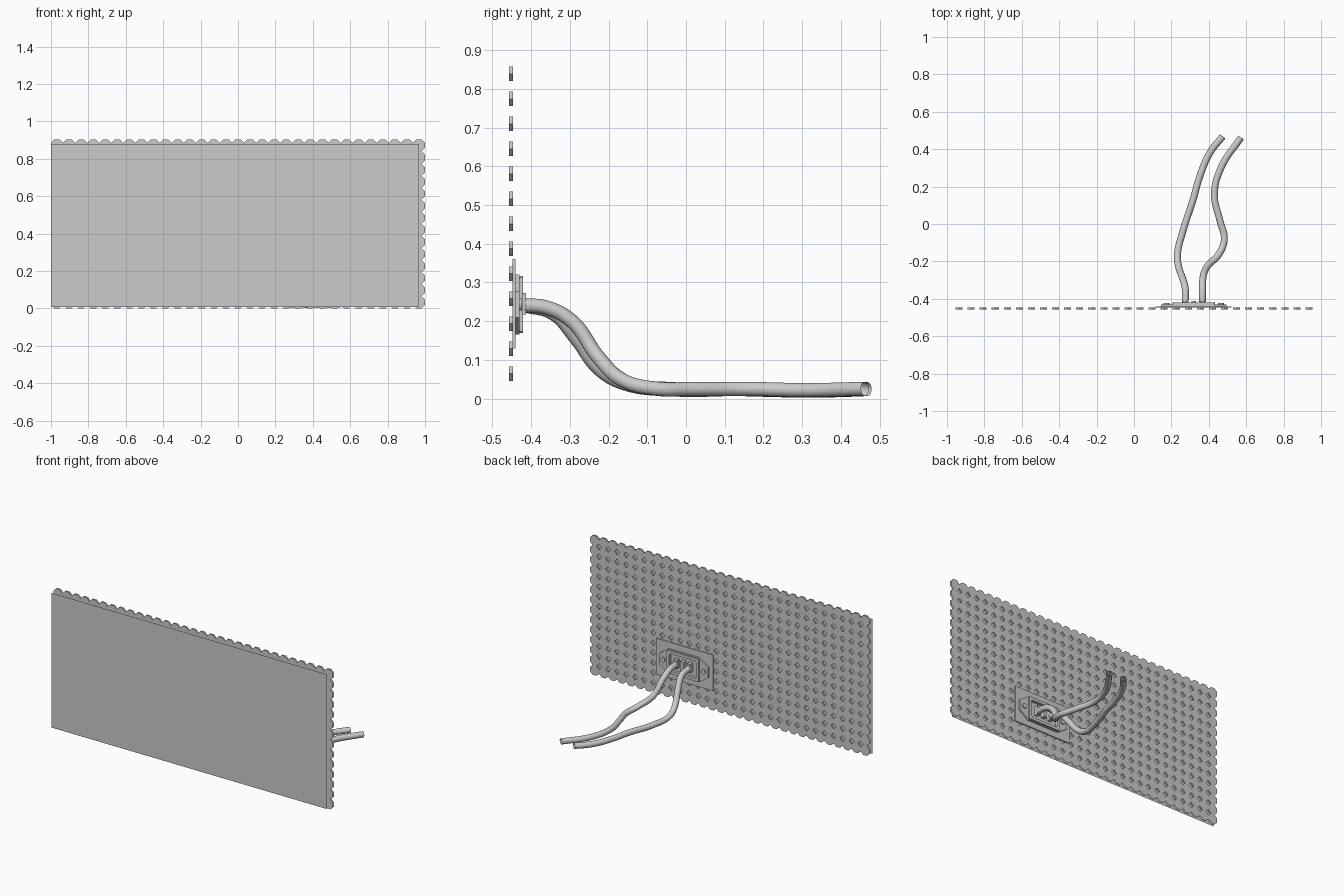
import bpy, bmesh, math
from mathutils import Vector

if "Cube" in bpy.data.objects:
    bpy.data.objects.remove(bpy.data.objects["Cube"])

P = 2 / 31             # pitch of the perforated sheet
COLS, ROWS = 31, 14
CX, CZ = 0.319, 0.243  # centre of the power inlet


def finish(name, bm, recalc=True):
    bmesh.ops.remove_doubles(bm, verts=bm.verts, dist=1e-5)
    if recalc:
        bmesh.ops.recalc_face_normals(bm, faces=bm.faces)
    me = bpy.data.meshes.new(name)
    bm.to_mesh(me)
    bm.free()
    ob = bpy.data.objects.new(name, me)
    bpy.context.collection.objects.link(ob)
    return ob


def face(bm, pts):
    return bm.faces.new([bm.verts.new(p) for p in pts])


def walls(bm, pts, y0, y1):
    for (a, b), (c, d) in zip(pts, pts[1:] + pts[:1]):
        face(bm, [(a, y0, b), (c, y0, d), (c, y1, d), (a, y1, b)])


def prism(name, pts, y0, y1):
    bm = bmesh.new()
    for y in (y0, y1):
        face(bm, [(x, y, z) for x, z in pts])
    walls(bm, pts, y0, y1)
    return finish(name, bm)


def ring(name, outer, inner, y0, y1):
    bm = bmesh.new()
    n = len(outer)
    for y in (y0, y1):
        for i in range(n):
            j = (i + 1) % n
            face(bm, [(x, y, z) for x, z in (outer[i], outer[j], inner[j], inner[i])])
    walls(bm, outer, y0, y1)
    walls(bm, inner, y0, y1)
    return finish(name, bm)


def rect(cx, cz, hx, hz):
    return [(cx - hx, cz - hz), (cx + hx, cz - hz), (cx + hx, cz + hz), (cx - hx, cz + hz)]


def octo(hx, hz, ix, iz):
    # eight-sided outline symmetric about the inlet centre
    q = [(hx, iz), (ix, hz), (-ix, hz), (-hx, iz), (-hx, -iz), (-ix, -hz), (ix, -hz), (hx, -iz)]
    return [(CX + x, CZ + z) for x, z in q]


# flat front panel
bm = bmesh.new()
face(bm, [(x, -0.478, z) for x, z in [(-1, 0.007), (0.968, 0.007), (0.968, 0.878), (-1, 0.878)]])
finish("front_panel", bm, False)

# perforated sheet: octagon tiles on two layers, diamond holes between them
bm = bmesh.new()
Y0, Y1 = -0.457, -0.447
R = P / 2 / math.cos(math.pi / 8)
H = P * (1 - math.sqrt(0.5)) * 1.0
for i in range(COLS):
    for j in range(ROWS):
        x, z = -1 + P * (i + 0.5), P * (j + 0.5)
        o = [(x + R * math.cos(math.pi * (k + 0.5) / 4), z + R * math.sin(math.pi * (k + 0.5) / 4))
             for k in range(8)]
        face(bm, [(a, Y0, b) for a, b in o])
        face(bm, [(a, Y1, b) for a, b in reversed(o)])
        if i < COLS - 1 and j < ROWS - 1:
            hx, hz = x + P / 2, z + P / 2
            walls(bm, [(hx + H, hz), (hx, hz - H), (hx - H, hz), (hx, hz + H)], Y0, Y1)
finish("perforated_sheet", bm, False)

# power inlet: backing plate, flange, socket rim
prism("inlet_plate", rect(CX, 0.245, 0.203, 0.116), -0.4475, -0.440)
well = octo(0.098, 0.056, 0.088, 0.044)
ring("inlet_flange", octo(0.175, 0.0775, 0.112, 0.034), well, -0.440, -0.430)
ring("socket_rim", octo(0.114, 0.074, 0.110, 0.070), well, -0.430, -0.421)

# contact blades
for k in (-1, 0, 1):
    prism("contact_blade", rect(CX + k * 0.048, CZ + 0.002, 0.012, 0.028), -0.440, -0.413)

# flange screws
for s in (-1, 1):
    c = [(CX + s * 0.145 + 0.016 * math.cos(t * math.pi / 6), CZ + 0.016 * math.sin(t * math.pi / 6))
         for t in range(12)]
    prism("flange_screw", c, -0.431, -0.423)


def cable(name, pts):
    cu = bpy.data.curves.new(name, 'CURVE')
    cu.dimensions = '3D'
    cu.bevel_depth = 0.0185
    cu.bevel_resolution = 4
    cu.resolution_u = 8
    sp = cu.splines.new('BEZIER')
    sp.bezier_points.add(len(pts) - 1)
    for bp, p in zip(sp.bezier_points, pts):
        bp.co = Vector(p)
        bp.handle_left_type = bp.handle_right_type = 'AUTO'
    tmp = bpy.data.objects.new(name, cu)
    bpy.context.collection.objects.link(tmp)
    me = bpy.data.meshes.new_from_object(tmp.evaluated_get(bpy.context.evaluated_depsgraph_get()))
    bpy.data.objects.remove(tmp)
    me.shade_smooth()
    ob = bpy.data.objects.new(name, me)
    bpy.context.collection.objects.link(ob)


# two loose cables drooping to the floor
cable("cable_left", [(0.274, -0.416, 0.241), (0.274, -0.345, 0.222), (0.257, -0.283, 0.155),
                     (0.238, -0.225, 0.078), (0.232, -0.165, 0.042), (0.264, -0.03, 0.024),
                     (0.317, 0.133, 0.025), (0.35, 0.25, 0.022), (0.408, 0.384, 0.022),
                     (0.474, 0.468, 0.025)])
cable("cable_right", [(0.366, -0.416, 0.241), (0.366, -0.36, 0.235), (0.368, -0.295, 0.2),
                      (0.393, -0.225, 0.105), (0.455, -0.16, 0.046), (0.483, -0.08, 0.026),
                      (0.46, 0.016, 0.025), (0.43, 0.16, 0.025), (0.467, 0.304, 0.022),
                      (0.572, 0.462, 0.025)])
